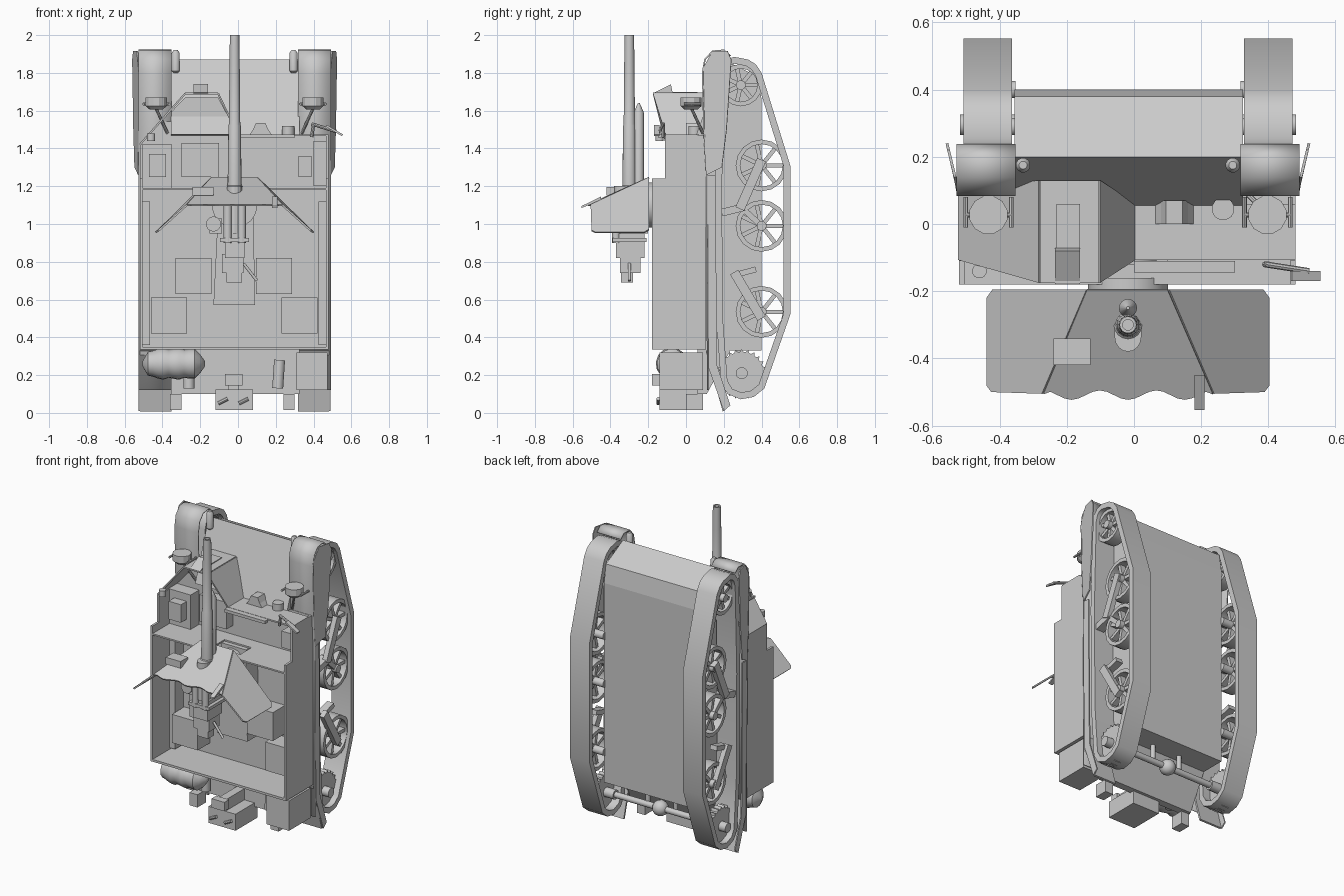
import bpy, bmesh, math
from mathutils import Vector

if "Cube" in bpy.data.objects:
    bpy.data.objects.remove(bpy.data.objects["Cube"])
C = -0.018  # vehicle centre line

def mesh(name, verts, faces):
    me = bpy.data.meshes.new(name)
    me.from_pydata([tuple(v) for v in verts], [], faces)
    bm = bmesh.new()
    bm.from_mesh(me)
    bmesh.ops.recalc_face_normals(bm, faces=bm.faces)
    bm.to_mesh(me)
    bm.free()
    ob = bpy.data.objects.new(name, me)
    bpy.context.collection.objects.link(ob)
    return ob

def smooth(ob, deg=40):
    bpy.ops.object.select_all(action='DESELECT')
    ob.select_set(True)
    bpy.context.view_layer.objects.active = ob
    bpy.ops.object.shade_smooth_by_angle(angle=math.radians(deg))
    return ob

def thicken(ob, t):
    m = ob.modifiers.new("thickness", 'SOLIDIFY')
    m.thickness, m.offset = t, 0
    return ob

def prism(name, pts, axis, a, b):
    """Extrude an outline: axis x takes (y,z), y takes (x,z), z takes (x,y)."""
    i, n = 'xyz'.index(axis), len(pts)
    v = [tuple(p)[:i] + (t,) + tuple(p)[i:] for t in (a, b) for p in pts]
    f = [list(range(n)), list(range(n, 2 * n))]
    return mesh(name, v, f + [[k, (k + 1) % n, n + (k + 1) % n, n + k] for k in range(n)])

def box(name, x0, x1, y0, y1, z0, z1):
    return prism(name, [(x0, z0), (x1, z0), (x1, z1), (x0, z1)], 'y', y0, y1)

def band(name, outer, inner, x0, x1):
    n = len(outer)
    v = [(x, *p) for loop in (outer, inner) for x in (x0, x1) for p in loop]
    f = []
    for i in range(n):
        j = (i + 1) % n
        f += [[a + i, a + j, b + j, b + i] for a, b in ((0, n), (2*n, 3*n), (0, 2*n), (n, 3*n))]
    return smooth(mesh(name, v, f))

def plate(name, pts, t=0.01):
    return thicken(mesh(name, pts, [list(range(len(pts)))]), t)

def lathe(name, p0, p1, prof, n=16, soft=True):
    """Revolve (distance, radius) pairs along the line p0 to p1."""
    p0, d = Vector(p0), (Vector(p1) - Vector(p0)).normalized()
    u = d.orthogonal().normalized()
    w = d.cross(u)
    v, f = [], []
    for t, r in prof:
        v += [p0 + d * t + u * c + w * s for c, s in circle(0, 0, r, n)]
    for s in range(len(prof) - 1):
        f += [[s*n + k, s*n + (k+1) % n, (s+1)*n + (k+1) % n, (s+1)*n + k] for k in range(n)]
    ob = mesh(name, v, f + [list(range(n)), list(range(len(v) - n, len(v)))])
    return smooth(ob) if soft else ob

def cyl(name, p0, p1, r, n=12):
    return lathe(name, p0, p1, [(0, r), ((Vector(p1) - Vector(p0)).length, r)], n)

def bar(name, a, b, w, x0, x1):
    """Flat bar in the y-z plane from a to b."""
    a, b = Vector(a), Vector(b)
    n = (b - a).orthogonal().normalized() * w / 2
    return prism(name, [a + n, b + n, b - n, a - n], 'x', x0, x1)

def circle(cy, cz, r, n=16):
    return [(cy + r * math.cos(2*math.pi*k/n), cz + r * math.sin(2*math.pi*k/n)) for k in range(n)]

def inset(loop, d):
    out, n = [], len(loop)
    for i in range(n):
        p, a, b = (Vector(loop[k % n]) for k in (i, i - 1, i + 1))
        n1 = Vector(((p - a).y, -(p - a).x)).normalized()
        n2 = Vector(((b - p).y, -(b - p).x)).normalized()
        m = (n1 + n2).normalized()
        out.append(p + m * d / m.dot(n1))
    return out

# lower hull and its sloped tail
prism("lower_hull", [(0.10, 0.33), (0.40, 0.33), (0.40, 1.66), (0.38, 1.78),
                     (0.20, 1.87), (0.055, 1.475), (0.10, 1.465)], 'x', -0.355, 0.325)
prism("hull_tail", [(.06, .34), (.24, .34), (.11, .10), (.06, .10)], 'x', -0.355, 0.325)
# open-topped fighting compartment
prism("floor", [(-.52, .34), (.48, .34), (.48, 1.47), (0, 1.47), (-.105, 1.67), (-.28, 1.67), (-.52, 1.42)],
      'y', 0.09, 0.105)
for nm, x, zt in (("left", -0.52, 1.42), ("right", 0.465, 1.47)):
    prism(nm + "_side_wall", [(-.18, .34), (.105, .34), (.105, zt), (-.11, zt), (-.11, 1.24), (-.18, 1.24)],
          'x', x, x + 0.015)
box("rear_wall", -0.52, 0.48, -0.18, 0.105, 0.335, 0.35)
for x0, x1, y0, y1 in ((-.52, -.1, -.18, .09), (.10, .48, -.18, .09), (-.1, .1, -.18, -.12), (-.1, .1, 0, .09)):
    box("cross_bulkhead", x0, x1, y0, y1, 1.18, 1.19)
top = [(-.52, -.107, 1.42), (-.28, -.175, 1.69), (-.105, -.175, 1.69), (0, -.107, 1.47), (.48, -.107, 1.47)]
low = [(x, y, p[2]) for p, (x, y) in zip(top, ((-.52, .10), (-.28, .13), (-.105, .13), (0, .06), (.48, .06)))]
for i in range(4):
    plate("front_plate", [top[i], top[i+1], low[i+1], low[i]])
prism("visor", [(-.18, 1.69), (-.08, 1.74), (-.07, 1.69)], 'x', -0.235, -0.16)
# interior fittings, breech blocks, rear stowage: all plain boxes
for x, z in ((-.46, .42), (-.33, .63), (.095, .63), (.23, .42)):
    box("ammunition_box", x, x + 0.19, -0.04, 0.09, z, z + 0.19)
for name, dims in (("visor_flap", (-.23, -.16, -.09, .06, 1.69, 1.70)), ("left_rack", (-.505, -.465, 0, .09, .36, 1.12)),
                   ("right_rack", (.425, .465, 0, .09, .36, 1.12)), ("driver_seat", (-.30, -.10, .02, .09, 1.25, 1.43)),
                   ("front_stowage", (-.505, -.35, 0, .09, 1.19, 1.42)), ("radio_box", (-.47, -.38, -.06, 0, 1.25, 1.37)),
                   ("right_locker", (.40, .465, -.02, .09, 1.2, 1.44)), ("vision_block", (.32, .39, 0, .09, 1.25, 1.36)),
                   ("cradle_collar", (-.095, .058, -.39, -.21, .905, .925)),
                   ("breech_neck", (-.07, .035, -.37, -.22, .82, .95)), ("breech_block", (-.085, .03, -.35, -.24, .74, .84)),
                   ("breech_end", (-.06, .02, -.345, -.28, .69, .75)), ("sight_box", (-.15, -.085, -.34, -.26, .95, 1.03)),
                   ("sight_hatch", (-.24, -.13, -.42, -.34, 1.15, 1.195)), ("rear_locker", (.31, .475, -.14, .09, .12, .32)),
                   ("rear_centre_box", (-.12, .08, -.14, .09, .015, .125)), ("front_ledge", (0, .3, -.145, -.11, 1.455, 1.475)),
                   ("rear_small_box", (-.07, .025, -.18, -.13, .145, .205)), ("box_mount", (-.05, .005, -.13, .07, .12, .20)),
                   ("left_tow_bracket", (-.36, -.30, 0, .09, .015, .10)), ("right_tow_bracket", (.24, .30, 0, .09, .015, .10))):
    box(name, *dims)
prism("gun_pedestal", [(-.13, .57), (.09, .57), (.08, 1.18), (-.10, 1.18)], 'y', -0.03, 0.09)
# gun: mount, barrel, cradle, breech controls
cyl("gun_turntable", (C, -0.20, 1.10), (C, -0.16, 1.10), 0.12, 20)
cyl("gun_pivot", (C, -0.17, 1.08), (C, 0.0, 1.08), 0.085, 16)
lathe("barrel", (C, -.30, 1.10), (C, -.30, 2), [(0, .042), (.10, .042), (.105, .037), (.42, .033), (.43, .030),
                                                (.75, .027), (.9, .025), (.9, .016), (.6, .016)])
lathe("recuperator", (C, -.25, .95), (C, -.25, 1.7), [(0, .027), (.64, .027), (.69, .005)])
prism("cradle", [(C - .04, -.20), (C + .04, -.20)] + [
    (C + .04 * math.cos(k * math.pi / 8), -.335 - .045 * math.sin(k * math.pi / 8)) for k in range(9)], 'z', .95, 1.20)
for x in (-.055, .02):
    cyl("recoil_cylinder", (x, -0.37, 0.90), (x, -0.37, 1.12), 0.022)
cyl("breech_lever", (0.03, -0.30, 0.79), (0.10, -0.30, 0.70), 0.008)
cyl("elevation_handwheel", (-0.13, -0.36, 1.0), (-0.13, -0.345, 1.0), 0.04, 14)
# gun shield with scalloped rear edge
edge = [(-.27 + .505 * k / 24, -.507 + .014 * math.cos(k / 4 * math.pi), 1.10) for k in range(1, 24)]
plate("shield_front", [(-.14, -.195, 1.245), (-.27, -.505, 1.10)] + edge + [(.235, -.505, 1.10), (.10, -.195, 1.245)])
for s, nm in ((-1, "left"), (1, "right")):
    plate("shield_" + nm, [(C + s * u, y, z) for u, y, z in ((.12, -.195, 1.245), (.253, -.505, 1.10), (.403, -.50, .965),
                           (.418, -.48, .955), (.418, -.22, .955), (.40, -.195, .97))])
prism("shield_spur", [(-.553, 1.095), (-.45, 1.145), (-.45, 1.125), (-.553, 1.085)], 'x', 0.18, 0.21)
# running gear, both sides
path = [(.172, 1.79), (.187, 1.84), (.215, 1.872), (.255, 1.885), (.33, 1.87), (.37, 1.845), (.40, 1.80), (.552, 1.31),
        (.552, .52), (.415, .13), (.36, .085), (.29, .072), (.22, .10), (.185, .16), (.160, .5), (.155, 1.2)]
arc = [(.115, .12), (.11, 1.26), (.095, 1.5), (.088, 1.80), (.10, 1.87), (.14, 1.915), (.20, 1.92), (.235, 1.89)]
flare = [(.11, 1.26), (.095, 1.5), (.088, 1.82), (.14, 1.915), (.22, 1.915), (.24, 1.87), (.215, 1.5), (.19, 1.3)]
for s, side in ((-1, "left"), (1, "right")):
    X = lambda u: C + s * u
    band(side + "_track", path, inset(path, 0.035), X(.345), X(.49))
    for y, z, r in ((.40, 1.31, .137), (.40, .99, .137), (.40, .535, .137), (.29, 1.735, .112)):
        band(side + "_wheel_rim", circle(y, z, r), circle(y, z, r - .024), X(.385), X(.465))
        for d in map(Vector, circle(0, 0, 1, 7)):
            bar(side + "_wheel_spoke", Vector((y, z)) + d * .02, Vector((y, z)) + d * (r - .02), .022, X(.41), X(.45))
        cyl(side + "_wheel_hub", (X(.335), y, z), (X(.48), y, z), .026)
    rings = circle(.295, .205, .133, 72), circle(.295, .205, .118, 72)
    prism(side + "_sprocket", [rings[k % 3 > 0][k] for k in range(72)], 'x', X(.40), X(.45))
    cyl(side + "_sprocket_hub", (X(.33), .295, .21), (X(.50), .295, .21), .032)
    # suspension arms
    for nm, a, b, w, u0, u1 in (("front_arm", (.285, 1.08), (.40, 1.34), .05, .455, .488),
                                ("bogie_link", (.28, 1.10), (.40, .99), .03, .42, .47),
                                ("bogie_pivot", (.19, 1.06), (.31, 1.09), .04, .42, .48),
                                ("rear_arm", (.255, .745), (.40, .50), .05, .455, .488),
                                ("rear_link", (.26, .73), (.37, .76), .03, .42, .47)):
        bar(side + "_" + nm, a, b, w, X(u0), X(u1))
    # mudguards with flared front skirt and rear flap
    guard = mesh(side + "_mudguard", [(X(u), *p) for p in arc for u in (.335, .51)],
                 [[2*i, 2*i+1, 2*i+3, 2*i+2] for i in range(len(arc) - 1)])
    smooth(thicken(guard, .008), 50)
    plate(side + "_rear_flap", [(X(.335), .11, .33), (X(.50), .11, .33), (X(.50), .20, .01), (X(.335), .20, .01)], .012)
    plate(side + "_skirt", [(X(.505 + max(0, y - .10) * .24), y, z) for y, z in flare], .008)
    plate(side + "_side_strip", [(X(.505), y, z) for y, z in ((.11, 1.26), (.155, 1.26), (.165, .25), (.235, .04),
                                                              (.20, .01), (.115, .25))], .008)
    # headlamp, bracket and towing lug
    lx = X(.415)
    lathe(side + "_headlamp", (lx, .027, 1.605), (lx, .027, 1.7), [(0, .035), (.02, .058), (.065, .058)], 12, False)
    for dx in (-.068, .068):
        cyl(side + "_lamp_fork", (lx + dx, .08, 1.635), (lx + dx, -.01, 1.635), .007, 8)
    cyl(side + "_lamp_crossbar", (lx - .07, .027, 1.635), (lx + .07, .027, 1.635), .007, 8)
    cyl(side + "_lamp_stem", (lx, .03, 1.61), (lx - s * .06, .09, 1.48), .008, 8)
    lathe(side + "_towing_lug", (X(.312), .175, 1.80), (X(.312), .175, 1.95),
          [(0, .012), (.01, .022), (.105, .022), (.12, .012)], 12)
# final drive axle
cyl("rear_axle", (-0.45, .295, .21), (0.42, .295, .21), .02)
lathe("differential", (C - .05, .295, .21), (C + .05, .295, .21),
      [(.05 - .05 * math.cos(k * math.pi / 8), .05 * math.sin(k * math.pi / 8) + .001) for k in range(9)])
for x in (-.12, .085):
    cyl("axle_strut", (x, .28, .21), (x, .28, .34), .015)
# rear stowage
for x in (-.08, .03):
    cyl("box_handle", (x - .025, -.147, .05), (x + .025, -.147, .075), .01, 8)
cyl("extinguisher", (.21, .03, .13), (.22, .03, .28), .03)
cyl("rear_can", (-.26, 0.03, .13), (-.26, 0.03, .24), .03)
roll = [(.33 * k / 12, .066 * (1 - abs(k / 6 - 1) ** 6) + .006 * (1 + math.sin(k * 2.1)) + .008) for k in range(13)]
lathe("tarpaulin_roll", (-.505, -.075, .26), (-.17, -.075, .26), roll, 14)
# front plate fittings
prism("ventilator", [(.06, 1.47), (.18, 1.47), (.16, 1.50), (.145, 1.535), (.095, 1.535), (.08, 1.50)], 'y', 0.0, 0.07)
cyl("horn", (.265, .045, 1.46), (.265, .045, 1.52), .034)
cyl("mirror_arm", (.39, -.12, 1.46), (.40, -.12, 1.53), .009, 8)
cyl("mirror_rod", (.39, -.12, 1.53), (.52, -.14, 1.49), .009, 8)
prism("mirror", [(.47, 1.525), (.555, 1.475), (.55, 1.465), (.465, 1.515)], 'y', -0.17, -0.14)
cyl("left_side_lamp", (-.46, -.14, 1.44), (-.46, -.14, 1.48), .022)
